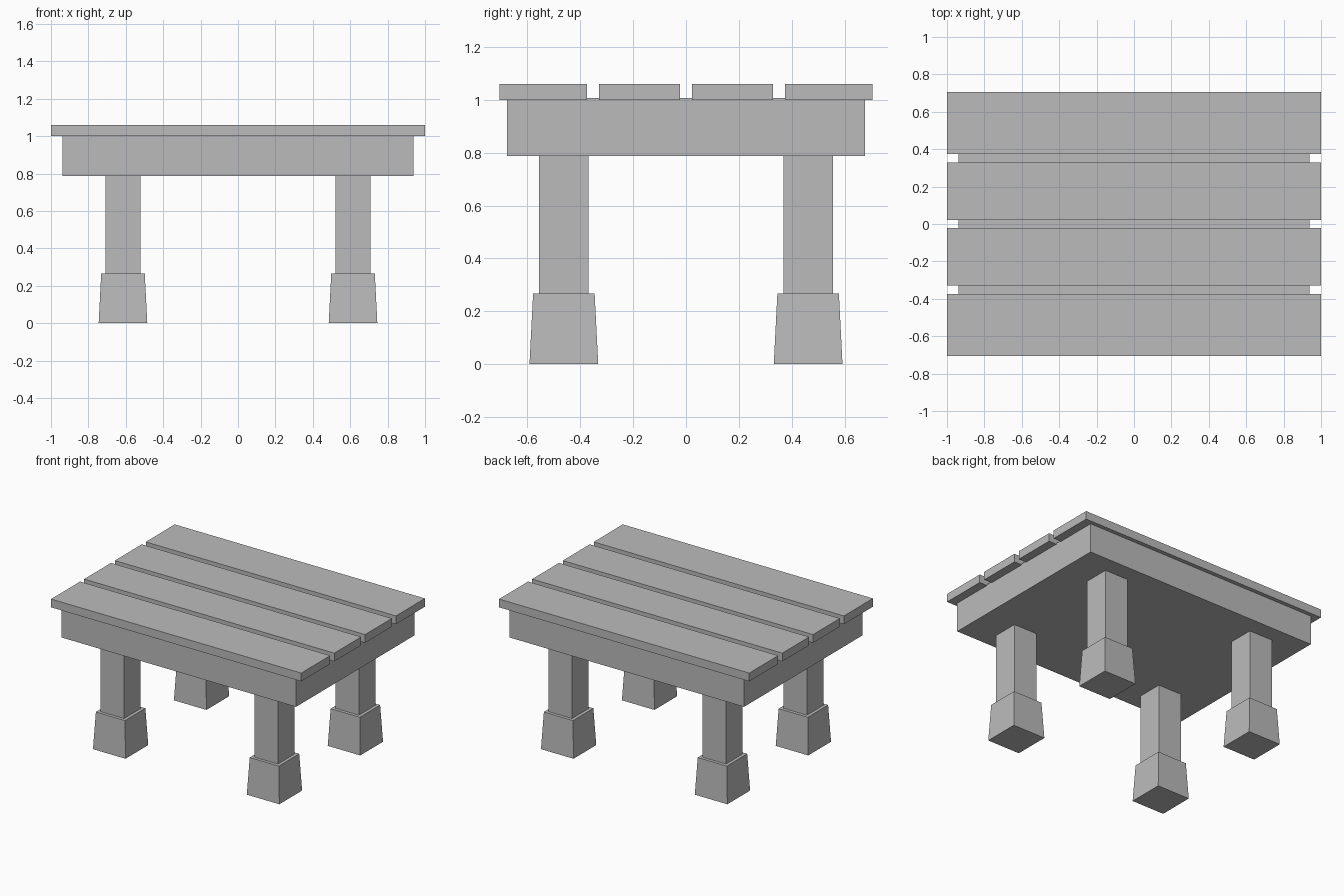
import bpy
import bmesh

if "Cube" in bpy.data.objects:
    bpy.data.objects.remove(bpy.data.objects["Cube"], do_unlink=True)

grey = bpy.data.materials.new("plain grey")
grey.use_nodes = True
tone = (0.5, 0.5, 0.5, 1)
grey.diffuse_color = tone
grey.node_tree.nodes["Principled BSDF"].inputs["Base Color"].default_value = tone


def block(name, centre, size, z_low, z_high, top_scale=1.0):
    """Box standing between two heights, with an optional tapered top."""
    bm = bmesh.new()
    bmesh.ops.create_cube(bm, size=1)
    for v in bm.verts:
        upper = v.co.z > 0
        taper = top_scale if upper else 1
        v.co.x *= size[0] * taper
        v.co.y *= size[1] * taper
        v.co.z = z_high - z_low if upper else 0
    mesh = bpy.data.meshes.new(name)
    bm.to_mesh(mesh)
    bm.free()
    mesh.materials.append(grey)
    obj = bpy.data.objects.new(name, mesh)
    obj.location = (centre[0], centre[1], z_low)
    bpy.context.collection.objects.link(obj)
    return obj


# Solid frame under the top
block("frame", (0, 0), (1.876, 1.354), 0.788, 1.007)

# Four planks: wide outer pair, narrower inner pair
for side, end in ((-1, "front"), (1, "back")):
    for place, inner, outer in (("inner", 0.022, 0.329), ("outer", 0.375, 0.706)):
        block(f"{end}_{place}_plank", (0, side * (inner + outer) / 2),
              (2, outer - inner), 1.0, 1.06)

# Square legs on tapered feet
for sx, across in ((-1, "right"), (1, "left")):
    for sy, end in ((-1, "front"), (1, "back")):
        spot = (sx * 0.615, sy * 0.462)
        block(f"{end}_{across}_leg", spot, (0.187, 0.187), 0.25, 0.79)
        block(f"{end}_{across}_foot", spot, (0.26, 0.26), 0, 0.267, 0.895)
